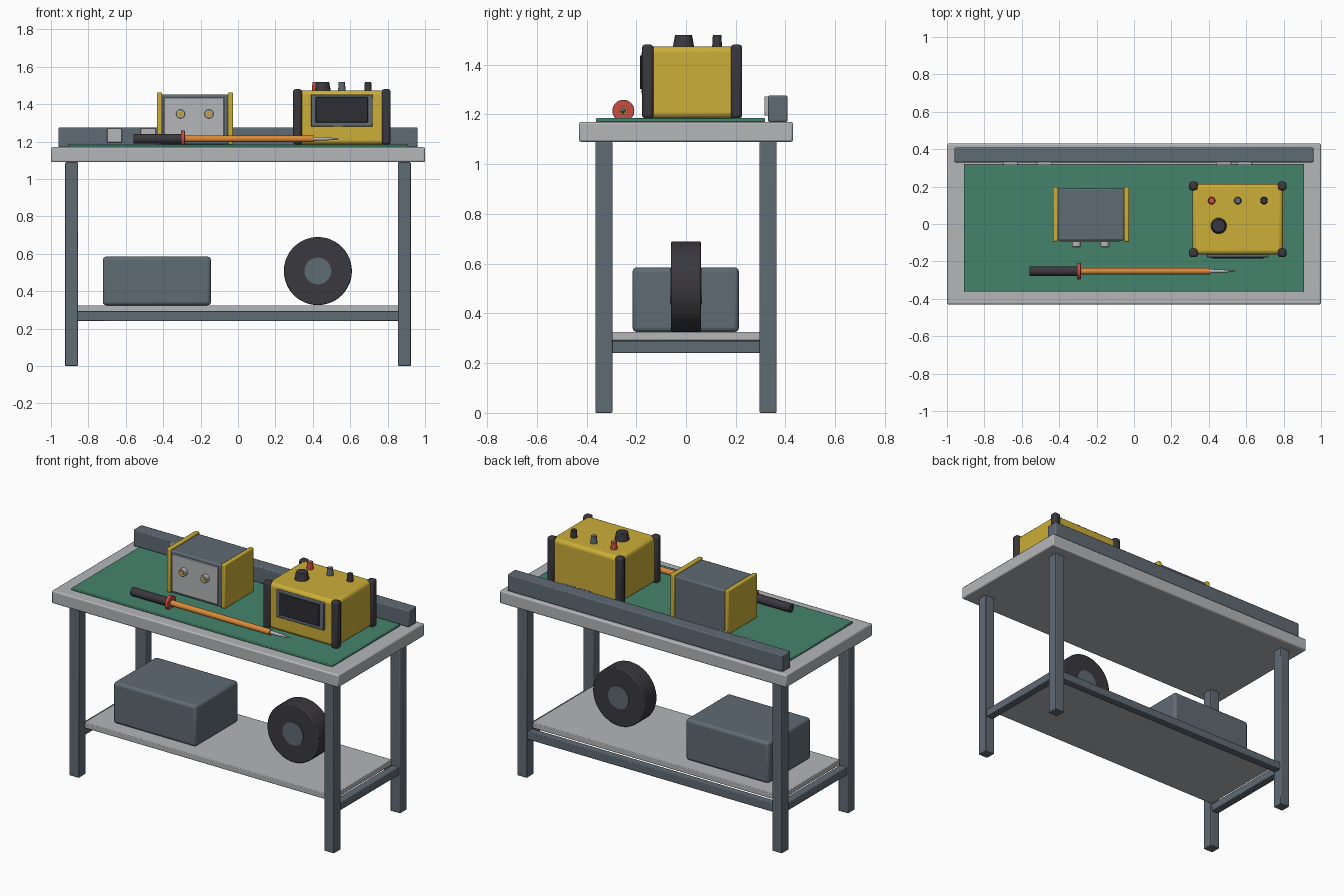
import bpy, math

cube = bpy.data.objects.get("Cube")
if cube:
    bpy.data.objects.remove(cube, do_unlink=True)


def material(name, *rgb):
    lin = [(c / 255 / 12.92) if c < 11 else ((c / 255 + 0.055) / 1.055) ** 2.4 for c in rgb]
    m = bpy.data.materials.new(name)
    m.use_nodes = True
    m.diffuse_color = (*lin, 1)
    m.node_tree.nodes["Principled BSDF"].inputs["Base Color"].default_value = (*lin, 1)
    return m


slate = material("slate steel", 95, 107, 116)
pale = material("pale grey", 180, 182, 185)
green = material("green mat", 68, 132, 108)
yellow = material("yellow", 204, 174, 56)
charcoal = material("charcoal rubber", 58, 56, 62)
glass = material("dark glass", 46, 46, 52)
orange = material("orange", 218, 138, 58)
red = material("red", 204, 76, 66)
brass = material("brass", 196, 160, 70)


def finish(name, mat, bevel, segments):
    ob = bpy.context.object
    ob.name = name
    ob.data.materials.append(mat)
    if bevel:
        mod = ob.modifiers.new("Rounded edges", "BEVEL")
        mod.width, mod.segments = bevel, segments
        mod.limit_method = "ANGLE"
        mod.angle_limit = math.radians(40)
    bpy.ops.object.shade_smooth_by_angle(angle=math.radians(35))
    return ob


def box(name, mat, x, y, z, bevel=0.004, segments=2):
    """Box given by its (low, high) extent on each axis."""
    ext = (x, y, z)
    bpy.ops.mesh.primitive_cube_add(size=1, location=[(a + b) / 2 for a, b in ext])
    bpy.context.object.scale = [b - a for a, b in ext]
    bpy.ops.object.transform_apply(location=False, rotation=False, scale=True)
    return finish(name, mat, bevel, segments)


def rod(name, mat, start, axis, length, r1, r2=None, bevel=0.0, sides=32):
    """Cylinder or cone running from start along the positive axis."""
    rot = {"x": (0, math.pi / 2, 0), "y": (-math.pi / 2, 0, 0), "z": (0, 0, 0)}[axis]
    loc = list(start)
    loc["xyz".index(axis)] += length / 2
    bpy.ops.mesh.primitive_cone_add(vertices=sides, radius1=r1, radius2=r1 if r2 is None else r2,
                                    depth=length, location=loc, rotation=rot)
    return finish(name, mat, bevel, 2)


def span(centre, half):
    return (centre - half, centre + half)


# Bench frame
box("table_top", pale, (-1, 1), (-0.43, 0.43), (1.09, 1.17), 0.008)
for sx, side in ((-1, "right"), (1, "left")):
    for sy, end in ((-1, "front"), (1, "back")):
        box(f"{end}_{side}_leg", slate, span(sx * 0.89, 0.034), span(sy * 0.33, 0.034), (0, 1.09))
    box(f"{side}_shelf_rail", slate, span(sx * 0.89, 0.025), (-0.30, 0.30), (0.24, 0.29))
box("back_shelf_rail", slate, (-0.86, 0.86), (0.305, 0.355), (0.24, 0.29))
box("lower_shelf", pale, (-0.865, 0.865), (-0.30, 0.30), (0.29, 0.325))

# Work mat and socket rail
box("work_mat", green, (-0.91, 0.91), (-0.362, 0.318), (1.17, 1.185))
box("socket_rail", slate, (-0.96, 0.96), (0.33, 0.408), (1.17, 1.276), 0.006)
for i, x in enumerate((-0.66, -0.48, 0.48, 0.59)):
    box(f"socket_{i + 1}", pale, span(x, 0.04), (0.315, 0.335), (1.195, 1.272), 0.003)

# Shelf contents
box("storage_case", slate, (-0.723, -0.145), (-0.215, 0.213), (0.325, 0.585), 0.018, 3)
rod("cable_reel", charcoal, (0.427, -0.06, 0.508), "y", 0.12, 0.182, bevel=0.006, sides=48)
rod("reel_hub", slate, (0.427, -0.064, 0.508), "y", 0.128, 0.072)

# Power unit with yellow end panels
box("power_unit_body", slate, (-0.41, -0.05), (-0.088, 0.19), (1.185, 1.452), 0.008)
for side, x in (("right", -0.42), ("left", -0.04)):
    box(f"power_unit_{side}_panel", yellow, span(x, 0.014), (-0.094, 0.198), (1.185, 1.462), 0.006)
box("power_unit_face", pale, (-0.395, -0.075), (-0.096, -0.085), (1.2, 1.435), 0.003)
for i, x in enumerate((-0.307, -0.155)):
    rod(f"terminal_{i + 1}", pale, (x, -0.122, 1.348), "y", 0.03, 0.024, bevel=0.003)
    rod(f"terminal_{i + 1}_pin", brass, (x, -0.126, 1.348), "y", 0.012, 0.016)

# Meter case with corner bumpers
box("meter_case", yellow, (0.313, 0.797), (-0.163, 0.213), (1.185, 1.474), 0.022, 3)
for x in (0.318, 0.792):
    for y in (-0.154, 0.203):
        box("meter_corner_bumper", charcoal, span(x, 0.023), span(y, 0.023), (1.185, 1.481), 0.012)
box("meter_bezel", slate, (0.39, 0.72), (-0.178, -0.155), (1.28, 1.452), 0.004)
box("meter_screen", glass, (0.415, 0.694), (-0.185, -0.17), (1.302, 1.438), 0.003)
rod("meter_knob", charcoal, (0.453, -0.01, 1.47), "z", 0.05, 0.043, 0.034, 0.003)
for name, mat, x in (("red", red, 0.415), ("grey", slate, 0.555), ("black", charcoal, 0.695)):
    rod(f"{name}_button", mat, (x, 0.125, 1.47), "z", 0.05, 0.02, 0.017, 0.002)

# Long hand tool lying on the mat
ty, tz = -0.252, 1.215
rod("tool_handle", charcoal, (-0.56, ty, tz), "x", 0.26, 0.026, bevel=0.004)
rod("tool_collar", red, (-0.306, ty, tz), "x", 0.022, 0.044, bevel=0.003)
rod("tool_shaft", orange, (-0.284, ty, tz), "x", 0.69, 0.018)
rod("tool_tip", pale, (0.40, ty, tz), "x", 0.07, 0.011, 0.009)
rod("tool_point", pale, (0.47, ty, tz), "x", 0.07, 0.009, 0.002)
